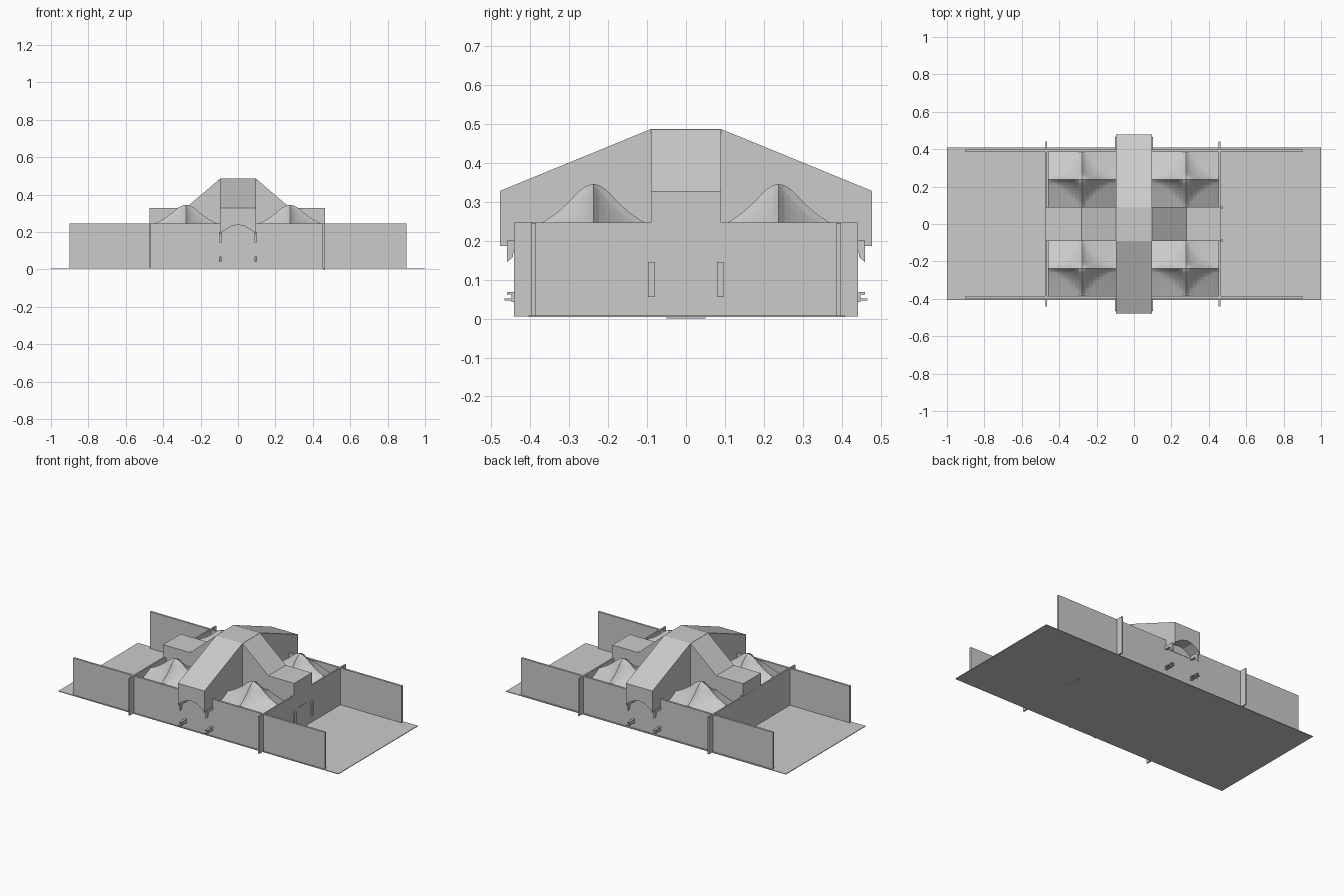
import bpy, bmesh, math

if "Cube" in bpy.data.objects:
    bpy.data.objects.remove(bpy.data.objects["Cube"])


def make(name, bm):
    bmesh.ops.recalc_face_normals(bm, faces=bm.faces)
    me = bpy.data.meshes.new(name)
    bm.to_mesh(me)
    bm.free()
    ob = bpy.data.objects.new(name, me)
    bpy.context.collection.objects.link(ob)
    return ob


def box(name, x0, x1, y0, y1, z0, z1):
    bm = bmesh.new()
    bmesh.ops.create_cube(bm, size=1)
    for v in bm.verts:
        v.co = ((x0 + x1) / 2 + v.co.x * (x1 - x0),
                (y0 + y1) / 2 + v.co.y * (y1 - y0),
                (z0 + z1) / 2 + v.co.z * (z1 - z0))
    return make(name, bm)


def prism(name, pts, a, b, axis):
    """Extrude a profile of (horizontal, z) points along 'x' or 'y'."""
    bm = bmesh.new()
    place = (lambda p, t: (t, p[0], p[1])) if axis == 'x' else (lambda p, t: (p[0], t, p[1]))
    lo = [bm.verts.new(place(p, a)) for p in pts]
    hi = [bm.verts.new(place(p, b)) for p in pts]
    bm.faces.new(lo)
    bm.faces.new(hi)
    for i in range(len(pts)):
        j = (i + 1) % len(pts)
        bm.faces.new((lo[i], lo[j], hi[j], hi[i]))
    return make(name, bm)


# Ground plate
box("ground", -1, 1, -0.405, 0.408, 0.004, 0.008)

# Long walls and cross walls
for s in (-1, 1):
    y = sorted((s * 0.385, s * 0.398))
    box("long_wall", -0.9, 0.9, y[0], y[1], 0.005, 0.245)
box("left_cross_wall", -0.473, -0.464, -0.442, 0.442, 0.006, 0.247)
box("right_cross_wall", 0.453, 0.462, -0.442, 0.442, 0.006, 0.247)

# Central roof running front to back, with a faceted arch cut under each overhang
half = [(0.09, 0.487), (0.478, 0.328), (0.478, 0.187)]
spine = prism("main_roof", half + [(-y, z) for y, z in reversed(half)], -0.095, 0.095, 'x')
arch = [(-0.088, 0.15), (-0.088, 0.2), (-0.035, 0.232), (0, 0.239),
        (0.035, 0.232), (0.088, 0.2), (0.088, 0.15)]
for a, b in ((-0.6, -0.4), (0.4, 0.6)):
    cutter = prism("arch_cutter", arch, a, b, 'y')
    cutter.hide_render = True
    cutter.hide_set(True)
    m = spine.modifiers.new("arch", 'BOOLEAN')
    m.operation = 'DIFFERENCE'
    m.solver = 'EXACT'
    m.object = cutter

# Side roofs sloping down to a flat end
for s, end in ((-1, 0.472), (1, 0.464)):
    pts = [(0.094, 0.487), (0.28, 0.328), (end, 0.328), (end, 0.247),
           (0.452, 0.247), (0.452, 0.187), (0.094, 0.187)]
    prism("side_roof", [(s * x, z) for x, z in pts], -0.09, 0.09, 'y')

# Pointed tent roofs, bell-shaped along their four ridges
PROFILE = [(0, 0.346), (0.14, 0.341), (0.27, 0.325), (0.4, 0.303),
           (0.63, 0.272), (0.87, 0.248), (1.0, 0.238), (2.5, 0.165)]


def height(s):
    for (s0, z0), (s1, z1) in zip(PROFILE, PROFILE[1:]):
        if s <= s1:
            return z0 + (z1 - z0) * (s - s0) / (s1 - s0)
    return PROFILE[-1][1]


for cx in (-0.278, 0.278):
    for cy in (-0.238, 0.238):
        bm = bmesh.new()
        bmesh.ops.create_grid(bm, x_segments=20, y_segments=20, size=1)
        for v in bm.verts:
            u, w = abs(v.co.x), abs(v.co.y)
            s = (u ** 0.8 + w ** 0.8) ** 1.25
            v.co = (cx + v.co.x * 0.183, cy + v.co.y * 0.148, height(s))
        make("tent_roof", bm)

# Right doorway panel and its upright handles
box("door", 0.455, 0.464, -0.05, 0.05, 0.0, 0.155)
for s in (-1, 1):
    y = sorted((s * 0.079, s * 0.097))
    box("handle_bar", 0.466, 0.472, y[0], y[1], 0.056, 0.145)
    for z in (0.056, 0.135):
        box("handle_foot", 0.46, 0.468, y[0], y[1], z, z + 0.01)

# Hinge brackets on front and back walls
for sx in (-1, 1):
    x = sorted((sx * 0.087, sx * 0.101))
    for sy in (-1, 1):
        prism("upper_bracket",
              [(sy * y, z) for y, z in ((0.395, 0.2), (0.46, 0.2), (0.46, 0.145),
                                        (0.445, 0.158), (0.442, 0.18), (0.395, 0.18))],
              x[0], x[1], 'x')
        for z, end in ((0.046, 0.466), (0.062, 0.46)):
            y = sorted((sy * 0.395, sy * end))
            box("lower_bracket", x[0], x[1], y[0], y[1], z, z + 0.006)
        y = sorted((sy * 0.442, sy * 0.448))
        box("bracket_pin", x[0], x[1], y[0], y[1], 0.042, 0.068)
